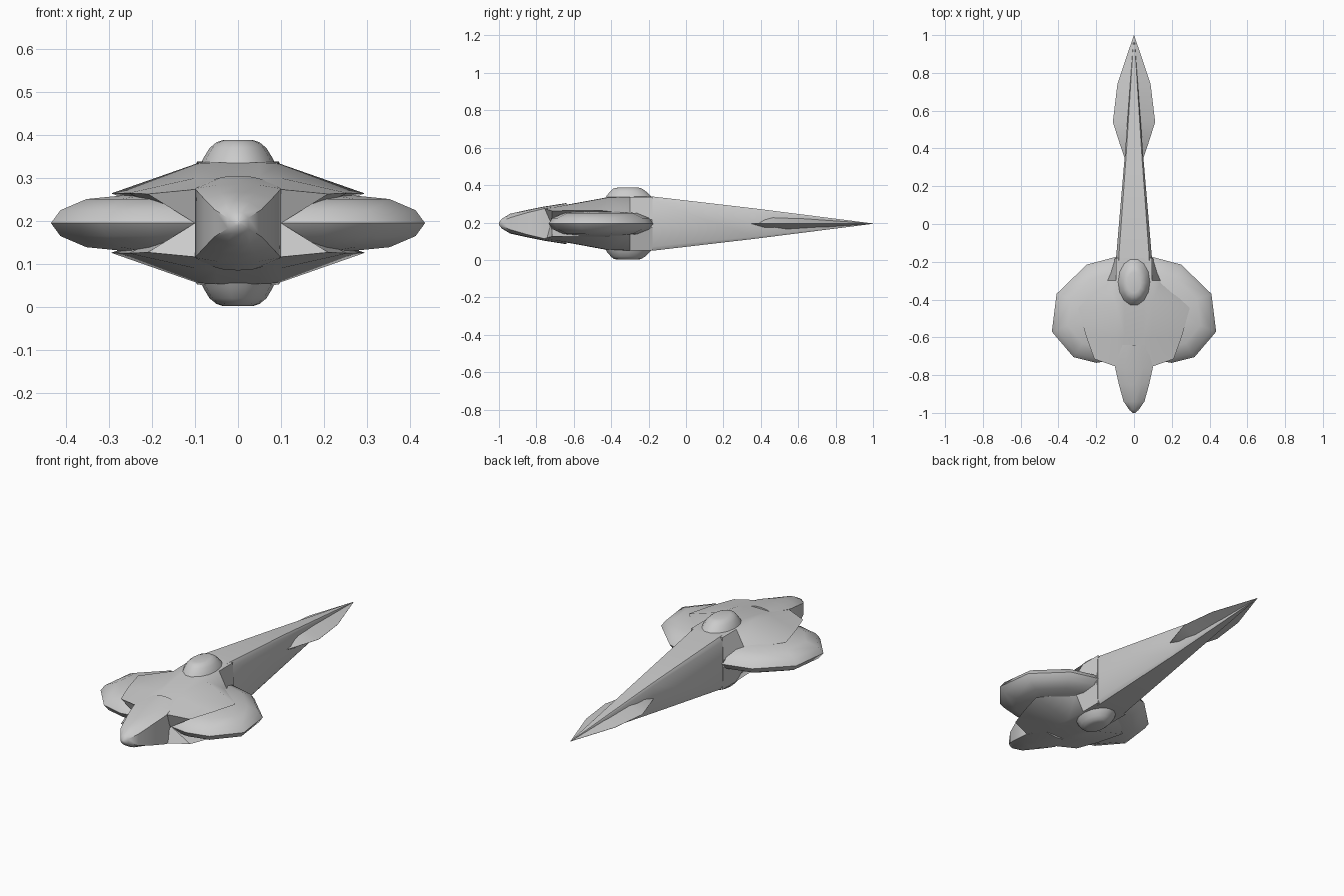
import bpy, bmesh, math

if "Cube" in bpy.data.objects:
    bpy.data.objects.remove(bpy.data.objects["Cube"])

C = 0.194  # height of the horizontal symmetry plane


def finish(name, bm, mirror=(False, False, False), angle=35):
    bmesh.ops.recalc_face_normals(bm, faces=bm.faces)
    me = bpy.data.meshes.new(name)
    bm.to_mesh(me)
    bm.free()
    ob = bpy.data.objects.new(name, me)
    bpy.context.collection.objects.link(ob)
    ob.location.z = C
    bpy.ops.object.select_all(action='DESELECT')
    bpy.context.view_layer.objects.active = ob
    ob.select_set(True)
    if any(mirror):
        m = ob.modifiers.new("Mirror", 'MIRROR')
        m.use_axis = mirror
        m.merge_threshold = 0.0005
        bpy.ops.object.modifier_apply(modifier=m.name)
    bpy.ops.object.shade_smooth_by_angle(angle=math.radians(angle))
    return ob


def loft(name, rings, mirror=(False, False, False), angle=35, closed=True, caps=(True, True)):
    """Skin a list of equal-length point rings."""
    bm = bmesh.new()
    vs = [[bm.verts.new(p) for p in r] for r in rings]
    n = len(vs[0])
    for a, b in zip(vs, vs[1:]):
        for i in range(n if closed else n - 1):
            j = (i + 1) % n
            bm.faces.new((a[i], a[j], b[j], b[i]))
    if caps[0]:
        bm.faces.new(vs[0])
    if caps[1]:
        bm.faces.new(vs[-1])
    return finish(name, bm, mirror, angle)


def section(y, pts):
    """Full cross-section from a quarter outline (top centre towards the side)."""
    right = pts + [(x, -z) for x, z in reversed(pts)]
    full = right + [(-x, z) for x, z in reversed(right) if x > 0]
    return [(x, y, z) for x, z in full]


# Nose: arched top and bottom, flat sides (y, half width, corner height, crown height)
nose = [(-1.0, .006, .003, .006), (-.985, .024, .012, .026), (-.94, .055, .032, .053),
        (-.85, .08, .058, .073), (-.76, .1, .08, .091), (-.64, .07, .098, .11)]
loft("nose", [section(y, [(0, t), (w * .5, t - (t - c) * .2), (w, c)]) for y, w, c, t in nose], angle=40)

# Hull shells: bow-tie section (spine y, spine height, edge x, edge y, edge height, waist y)
hull = [(-.755, .081, .21, -.715, .068, -.72), (-.6, .108, .255, -.59, .07, -.6),
        (-.42, .141, .295, -.445, .069, -.42), (-.3, .145, .145, -.3, .052, -.3),
        (-.18, .145, .1, -.18, .02, -.18)]
loft("hull_shells", [[(0, y, z), (.05, y, z), (.095, y, z - .002), (ex, ey, ez), (.1, wy, 0)]
                     for y, z, ex, ey, ez, wy in hull],
     mirror=(True, False, True), closed=False, angle=40)

# Side wings: thick rounded discs, outline tapered towards the middle plane's edge
outline = [(.0, -.19), (.1, -.175), (.25, -.215), (.41, -.37), (.435, -.57),
           (.32, -.705), (.2, -.735), (.1, -.72), (.0, -.69)]
levels = [(.3, .067), (.7, .056), (.92, .03), (1, 0), (.92, -.03), (.7, -.056), (.3, -.067)]
loft("side_wings", [[(.16 + (x - .16) * s, -.46 + (y + .46) * s, z) for x, y in outline]
                    for s, z in levels], mirror=(True, False, False), angle=50)

# Long tail boom: chamfered box running to a point
tail = [(-.4, .085, .135), (-.18, .095, .145), (.36, .049, .082), (1.0, .001, .001)]
loft("tail_boom", [section(y, [(w * .85, h), (w, h * .85)]) for y, w, h in tail], angle=50)

# Tail fins: flat diamond section
fins = [(.34, .046, .004), (.42, .074, .05), (.54, .112, .042), (.74, .088, .024), (1.0, .001, .001)]
loft("tail_fins", [section(y, [(0, h), (w, 0.0005)]) for y, w, h in fins], angle=20)

# Top and bottom turrets: rounded oval frustums (half width, front y, rear y, height)
turret = [(.088, -.435, -.175, .135), (.08, -.425, -.19, .152), (.066, -.405, -.215, .175),
          (.05, -.39, -.235, .188), (.035, -.365, -.255, .193)]
rings = []
for w, f, b, z in turret:
    rings.append([(w * math.cos(a), (f + b) / 2 + (b - f) / 2 * math.sin(a), z)
                  for a in (math.tau * i / 14 for i in range(14))])
loft("turrets", rings, mirror=(False, False, True), angle=50)
